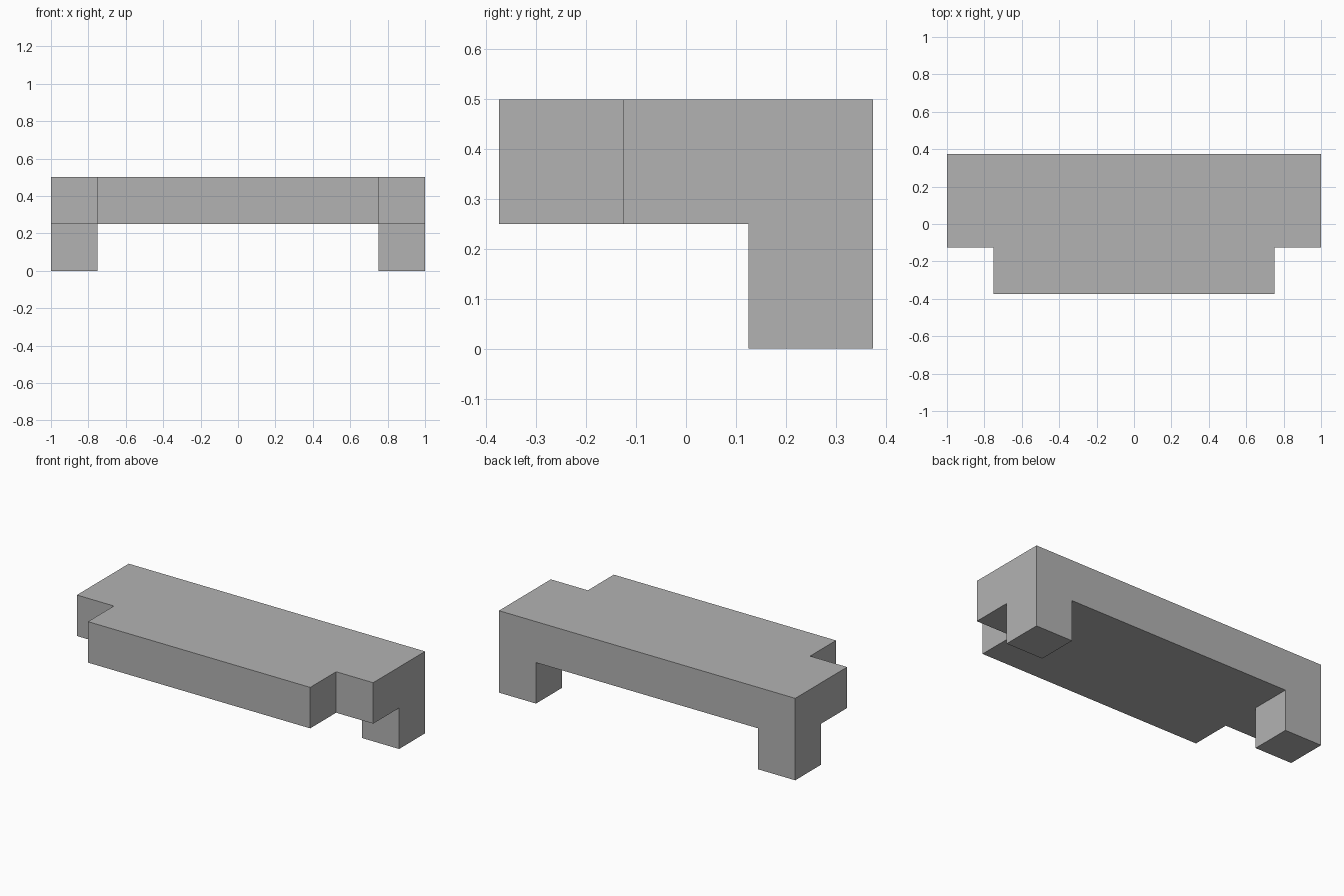
import bpy, bmesh
from mathutils import Vector

cube = bpy.data.objects.get("Cube")
if cube:
    bpy.data.objects.remove(cube, do_unlink=True)

# Plain grey material
grey = bpy.data.materials.new("plain grey")
grey.use_nodes = True
colour = (0.45, 0.45, 0.45, 1)
grey.diffuse_color = colour
grey.node_tree.nodes["Principled BSDF"].inputs["Base Color"].default_value = colour

UNIT = 0.25
XS = (-1, -0.75, 0.75, 1)
YS = (-0.375, -0.125, 0.125, 0.375)


def extrude(bm, faces, dz):
    """Extrude faces vertically and remove the faces left behind."""
    result = bmesh.ops.extrude_face_region(bm, geom=faces)["geom"]
    verts = [g for g in result if isinstance(g, bmesh.types.BMVert)]
    bmesh.ops.translate(bm, verts=verts, vec=Vector((0, 0, dz)))
    bmesh.ops.delete(bm, geom=faces, context="FACES_KEEP_BOUNDARY")


bm = bmesh.new()
grid = [[bm.verts.new((x, y, UNIT)) for y in YS] for x in XS]

# Slab outline: cells without the two front corners
cells = {}
for i in range(3):
    for j in range(3):
        if j == 0 and i != 1:
            continue
        cells[i, j] = bm.faces.new((grid[i][j], grid[i + 1][j],
                                    grid[i + 1][j + 1], grid[i][j + 1]))

# Slab top: duplicate the outline upward, keeping the underside
slab = list(cells.values())
result = bmesh.ops.extrude_face_region(bm, geom=slab, use_keep_orig=True)["geom"]
bmesh.ops.translate(bm, vec=Vector((0, 0, UNIT)),
                    verts=[g for g in result if isinstance(g, bmesh.types.BMVert)])

# Rear legs pulled down from the back corners
for i in (0, 2):
    extrude(bm, [cells[i, 2]], -UNIT)

# Merge coplanar faces into clean flat panels
bmesh.ops.remove_doubles(bm, verts=bm.verts[:], dist=0.0001)
bmesh.ops.dissolve_limit(bm, angle_limit=0.01, verts=bm.verts[:], edges=bm.edges[:])
bmesh.ops.recalc_face_normals(bm, faces=bm.faces[:])

mesh = bpy.data.meshes.new("bench_block")
bm.to_mesh(mesh)
bm.free()
mesh.materials.append(grey)
bench = bpy.data.objects.new("bench_block", mesh)
bpy.context.collection.objects.link(bench)
